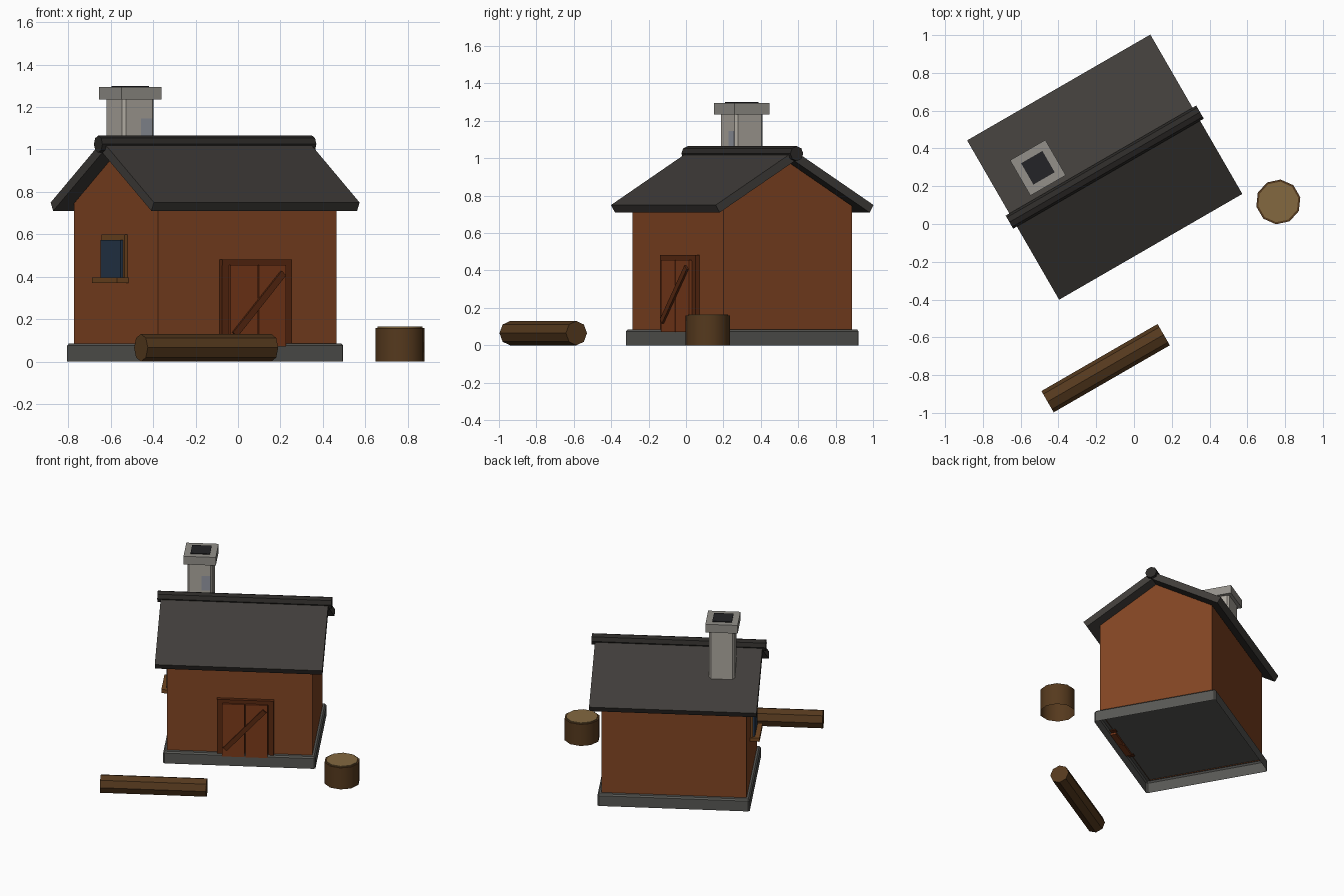
import bpy, bmesh
from math import radians, atan2, hypot
from mathutils import Matrix

if "Cube" in bpy.data.objects:
    bpy.data.objects.remove(bpy.data.objects["Cube"])

# house frame: turned 30 degrees, u runs along the ridge, v across it
HOUSE = Matrix.Translation((-0.155, 0.301, 0)) @ Matrix.Rotation(radians(30), 4, 'Z')


def material(name, r, g, b):
    m = bpy.data.materials.new(name)
    m.diffuse_color = [(c / 255) ** 2.2 for c in (r, g, b)] + [1]
    m.use_nodes = True
    m.node_tree.nodes["Principled BSDF"].inputs["Base Color"].default_value = m.diffuse_color
    return m


BRICK = material("brick_red", 128, 70, 39)
ROOF = material("roof_slate", 66, 63, 60)
RIDGE = material("ridge_dark", 48, 46, 44)
STONE = material("base_stone", 88, 88, 85)
CHIMNEY = material("chimney_stone", 172, 167, 158)
CAP = material("chimney_cap_stone", 146, 143, 137)
PATCH = material("blue_stone", 146, 150, 160)
SOOT = material("soot", 40, 40, 43)
FRAME = material("door_frame", 90, 45, 24)
DOOR = material("door_wood", 122, 60, 32)
TRIM = material("window_wood", 112, 72, 38)
GLASS = material("glass", 42, 58, 76)
BARK = material("bark", 86, 60, 35)
CUT = material("cut_wood", 130, 104, 66)


def finish(bm, name, mat, matrix=HOUSE, open_bottom=False):
    bmesh.ops.recalc_face_normals(bm, faces=bm.faces)
    if open_bottom:
        down = [f for f in bm.faces if f.normal.z < -.9]
        bmesh.ops.delete(bm, geom=down, context='FACES')
    me = bpy.data.meshes.new(name)
    bm.to_mesh(me)
    bm.free()
    me.transform(matrix)
    me.materials.append(mat)
    ob = bpy.data.objects.new(name, me)
    bpy.context.collection.objects.link(ob)
    return ob


def box(name, mat, u, v, z, local=None, bevel=None, open_bottom=False):
    """Box from (min, max) ranges; bevel = (offset, edge filter)."""
    bm = bmesh.new()
    bmesh.ops.create_cube(bm, size=1)
    for p in bm.verts:
        p.co = [(a + b) / 2 + c * (b - a) for (a, b), c in zip((u, v, z), p.co)]
    if bevel:
        edges = [e for e in bm.edges if bevel[1](e.verts[0].co.z, e.verts[1].co.z)]
        bmesh.ops.bevel(bm, geom=edges, offset=bevel[0], segments=1, affect='EDGES')
    return finish(bm, name, mat, HOUSE @ local if local else HOUSE, open_bottom)


def prism(name, mat, profile, half, open_bottom=False):
    """Extrude a (v, z) profile along the ridge direction."""
    bm = bmesh.new()
    f = bm.faces.new([bm.verts.new((-half, v, z)) for v, z in profile])
    new = bmesh.ops.extrude_face_region(bm, geom=[f])["geom"]
    bmesh.ops.translate(bm, vec=(2 * half, 0, 0),
                        verts=[g for g in new if isinstance(g, bmesh.types.BMVert)])
    if not any(len(g.verts) == len(profile) and all(v.co.x < 0 for v in g.verts) for g in bm.faces):
        bm.faces.new([v for v in bm.verts if v.co.x < 0])
    return finish(bm, name, mat, HOUSE, open_bottom)


def cylinder(name, mat, sides, r, length, matrix, open_bottom=False):
    bm = bmesh.new()
    bmesh.ops.create_cone(bm, cap_ends=True, segments=sides, radius1=r, radius2=r, depth=length)
    return finish(bm, name, mat, matrix, open_bottom)


def along_u(u, v, z):
    return HOUSE @ Matrix.Translation((u, v, z)) @ Matrix.Rotation(radians(90), 4, 'Y')


def square(name, mat, u, v, size, z, bevel=None):
    h = size / 2
    return box(name, mat, (u - h, u + h), (v - h, v + h), z, bevel=bevel)


# base (hollow underneath) and walls
box("stone_base", STONE, (-.509, .509), (-.43, .43), (0, .085),
    bevel=(.01, lambda a, b: max(a, b) > .05), open_bottom=True)
prism("walls", BRICK, [(-.397, .08), (.397, .08), (.397, .745), (0, .982), (-.397, .745)],
      .4855, open_bottom=True)

# roof and ridge
prism("roof", ROOF, [(-.487, .75), (0, 1.04), (.487, .75),
                     (.463, .71), (0, .985), (-.463, .71)], .56)
cylinder("roof_ridge", RIDGE, 8, .04, 1.165, along_u(0, 0, 1.025))

# chimney
CU, CV = -.308, .174
square("chimney_shaft", CHIMNEY, CU, CV, .172, (.8, 1.25),
       bevel=(.014, lambda a, b: abs(a - b) > .1))
square("chimney_cap", CAP, CU, CV, .216, (1.235, 1.295))
square("chimney_flue", SOOT, CU, CV, .13, (1.25, 1.3))
box("chimney_stone_patch", PATCH, (CU + .01, CU + .071), (CV - .087, CV - .07), (1.04, 1.146))

# door: frame, two proud planks and a diagonal brace
D0, D1, JAMB = -.15, .23, .036
P0, P1 = -.113, .189
MID = (P0 + P1) / 2
for i, (a, b) in enumerate([(P0, MID - .003), (MID + .003, P1)]):
    box(f"door_plank_{i + 1}", DOOR, (a, b), (-.437, -.39), (.07, .456))
box("door_jamb_left", FRAME, (D0, D0 + JAMB), (-.421, -.38), (.08, .48))
box("door_jamb_right", FRAME, (D1 - JAMB, D1), (-.421, -.38), (.08, .48))
box("door_lintel", FRAME, (D0, D1), (-.423, -.38), (.452, .482))
du, dz = .265, .29
length = hypot(du, dz) / 2
box("door_brace", FRAME, (-length, length), (-.449, -.43), (-.016, .016),
    Matrix.Translation((MID, 0, .272)) @ Matrix.Rotation(-atan2(dz, du), 4, 'Y'))

# window on the left gable
box("window_frame", TRIM, (-.502, -.47), (-.11, .11), (.38, .598))
box("window_glass", GLASS, (-.515, -.47), (-.094, .094), (.39, .573))
box("window_sill", TRIM, (-.548, -.47), (-.12, .12), (.37, .396))

# log and stump
cylinder("log", BARK, 8, .065, .71, along_u(-.528, -.924, .065))
for name, mat, r, z0, z1 in [("stump", BARK, .119, 0, .158), ("stump_top", CUT, .108, .15, .165)]:
    ob = cylinder(name, mat, 10, r, z1 - z0, Matrix.Translation((.764, .117, (z0 + z1) / 2))
                  @ Matrix.Rotation(radians(30), 4, 'Z'), open_bottom=True)
    bpy.ops.object.select_all(action='DESELECT')
    ob.select_set(True)
    bpy.context.view_layer.objects.active = ob
    bpy.ops.object.shade_smooth_by_angle(angle=radians(40))
